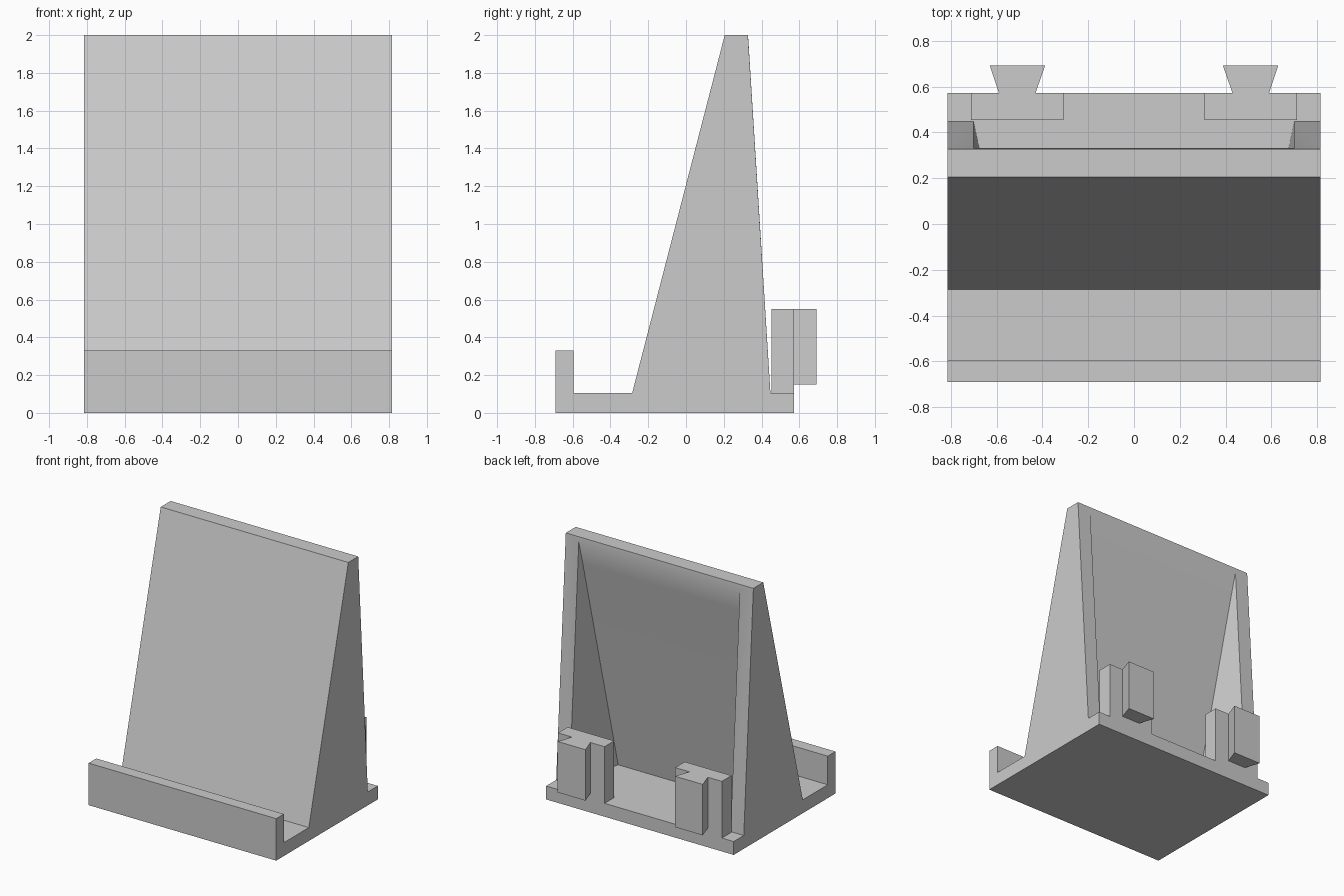
import bpy
import bmesh
import math

cube = bpy.data.objects.get("Cube")
if cube:
    bpy.data.objects.remove(cube, do_unlink=True)

grey = bpy.data.materials.new("light_grey")
grey.use_nodes = True
colour = (0.6, 0.6, 0.6, 1)
grey.diffuse_color = colour
grey.node_tree.nodes["Principled BSDF"].inputs["Base Color"].default_value = colour

HALF = 0.815    # half width of the stand
FLOOR = 0.105   # top of the base plate


def finish(name, bm):
    bmesh.ops.recalc_face_normals(bm, faces=bm.faces)
    mesh = bpy.data.meshes.new(name)
    bm.to_mesh(mesh)
    bm.free()
    mesh.materials.append(grey)
    obj = bpy.data.objects.new(name, mesh)
    bpy.context.collection.objects.link(obj)
    return obj


def prism(name, outline, shift):
    """Closed outline swept along a vector."""
    bm = bmesh.new()
    face = bm.faces.new([bm.verts.new(p) for p in outline])
    swept = bmesh.ops.extrude_face_region(bm, geom=[face], use_keep_orig=True)
    verts = [g for g in swept["geom"] if isinstance(g, bmesh.types.BMVert)]
    bmesh.ops.translate(bm, verts=verts, vec=shift)
    return finish(name, bm)


# Base plate with the front lip
base_profile = [(-0.69, 0), (0.572, 0), (0.572, FLOOR), (-0.595, FLOOR),
                (-0.595, 0.33), (-0.69, 0.33)]
prism("base_with_lip", [(-HALF, y, z) for y, z in base_profile], (2 * HALF, 0, 0))

# Leaning back rest with a tapered pocket open to the rear
bm = bmesh.new()


def pair(x, y, z):
    return bm.verts.new((-x, y, z)), bm.verts.new((x, y, z))


front_low = pair(HALF, -0.285, FLOOR)
front_top = pair(HALF, 0.205, 2)
rear_top = pair(HALF, 0.328, 2)
rear_low = pair(HALF, 0.447, FLOOR)
pocket_top = pair(0.70, 0.331, 1.96)
pocket_bend = pair(0.69, 0.295, 1.78)
pocket_rear = pair(0.70, 0.447, FLOOR)
pocket_front = pair(0.60, -0.015, FLOOR)

# Faces spanning the width
for a, b in ((front_low, front_top), (front_top, rear_top), (rear_top, pocket_top),
             (pocket_top, pocket_bend), (pocket_bend, pocket_front),
             (pocket_front, front_low)):
    bm.faces.new((a[0], a[1], b[1], b[0]))
# Faces of each side wall
for s in (0, 1):
    for loop in ((front_low, front_top, rear_top, rear_low),
                 (rear_top, rear_low, pocket_rear, pocket_top),
                 (pocket_top, pocket_bend, pocket_front, pocket_rear),
                 (front_low, pocket_front, pocket_rear, rear_low)):
        bm.faces.new([v[s] for v in loop])
back_rest = finish("back_rest", bm)
bpy.context.view_layer.objects.active = back_rest
back_rest.select_set(True)
bpy.ops.object.shade_smooth_by_angle(angle=math.radians(30))
back_rest.select_set(False)

# Rear mounts: an upright block with a dovetail rail behind it
for side, s in (("right", -1), ("left", 1)):
    block = [(0.307, 0.453), (0.712, 0.453), (0.712, 0.572), (0.307, 0.572)]
    prism(side + "_mount_block", [(s * x, y, FLOOR) for x, y in block],
          (0, 0, 0.55 - FLOOR))
    rail = [(0.43, 0.572), (0.59, 0.572), (0.63, 0.692), (0.388, 0.692)]
    prism(side + "_dovetail_rail", [(s * x, y, 0.15) for x, y in rail], (0, 0, 0.4))
